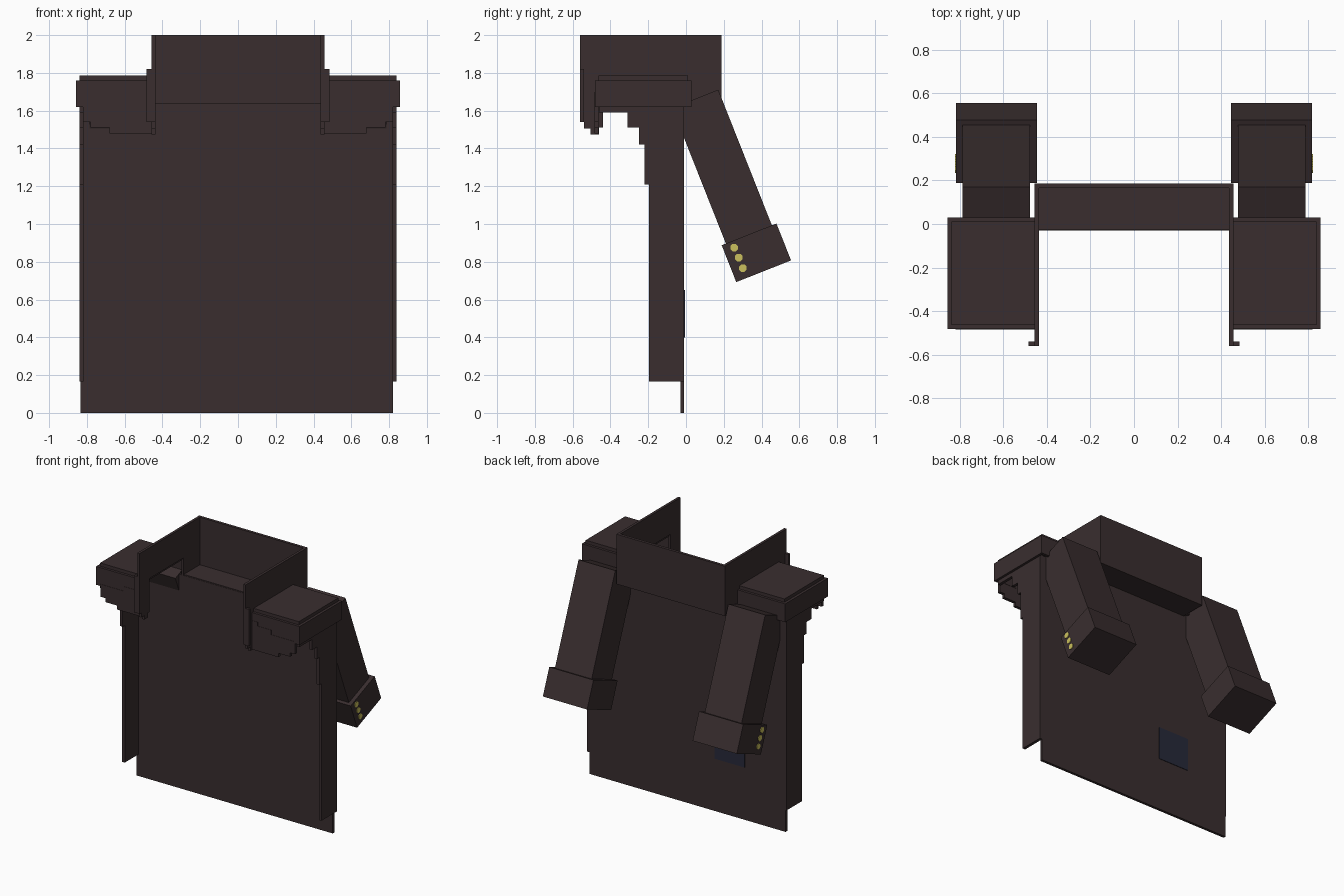
import bpy, bmesh, math
from mathutils import Vector

cube = bpy.data.objects.get("Cube")
if cube:
    bpy.data.objects.remove(cube)


def material(name, rgb):
    m = bpy.data.materials.new(name)
    m.use_nodes = True
    m.diffuse_color = (*rgb, 1)
    m.node_tree.nodes["Principled BSDF"].inputs["Base Color"].default_value = (*rgb, 1)
    return m


BROWN = material("dark_brown_cloth", (0.041, 0.027, 0.028))
NAVY = material("navy_patch", (0.020, 0.022, 0.042))
YELLOW = material("brass_yellow", (0.60, 0.53, 0.11))


def prism(name, axis, outline, a, b, mat=BROWN):
    """Extrude an outline from a to b: (y, z) points along x, or (x, z) points along y."""
    bm = bmesh.new()
    place = (lambda p, t: (t, p[0], p[1])) if axis == "x" else (lambda p, t: (p[0], t, p[1]))
    face = bm.faces.new([bm.verts.new(place(p, a)) for p in outline])
    ext = bmesh.ops.extrude_face_region(bm, geom=[face])
    shift = Vector((b - a, 0, 0)) if axis == "x" else Vector((0, b - a, 0))
    bmesh.ops.translate(bm, vec=shift,
                        verts=[v for v in ext["geom"] if isinstance(v, bmesh.types.BMVert)])
    bmesh.ops.recalc_face_normals(bm, faces=bm.faces)
    mesh = bpy.data.meshes.new(name)
    bm.to_mesh(mesh)
    bm.free()
    mesh.materials.append(mat)
    obj = bpy.data.objects.new(name, mesh)
    bpy.context.collection.objects.link(obj)
    return obj


def box(name, x, y, z, mat=BROWN):
    return prism(name, "x", [(y[0], z[0]), (y[1], z[0]), (y[1], z[1]), (y[0], z[1])], x[0], x[1], mat)


# Body panel, neck floor and collar back
box("body_panel", (-0.833, 0.82), (-0.03, -0.01), (0, 1.63))
box("neck_floor", (-0.44, 0.44), (-0.028, 0.185), (1.62, 1.638))
box("collar_back", (-0.458, 0.456), (0.165, 0.187), (1.62, 2.0))
box("back_patch", (-0.49, -0.235), (-0.011, -0.006), (0.40, 0.65), NAVY)

# Outlines of the stepped cloth pieces
COLLAR_SIDE = [(-0.56, 2), (0.187, 2), (0.187, 1.62), (-0.03, 1.62), (-0.03, 1.765),
               (-0.44, 1.765), (-0.44, 1.51), (-0.46, 1.51), (-0.46, 1.475), (-0.505, 1.475),
               (-0.505, 1.505), (-0.54, 1.505), (-0.54, 1.54), (-0.56, 1.54)]
SIDE_FLAP = [(-0.01, 0.165), (-0.195, 0.165), (-0.195, 1.21), (-0.22, 1.21), (-0.22, 1.42),
             (-0.25, 1.42), (-0.25, 1.51), (-0.31, 1.51), (-0.31, 1.59), (-0.46, 1.59),
             (-0.46, 1.65), (-0.01, 1.65)]
FRONT_FLAP = [(0.455, 1.70), (0.505, 1.70), (0.505, 1.67), (0.62, 1.67), (0.62, 1.635),
              (0.82, 1.635), (0.82, 1.54), (0.78, 1.54), (0.78, 1.51), (0.68, 1.51),
              (0.68, 1.48), (0.455, 1.48)]

# Sleeve frame in the (y, z) plane: origin at the cuff centre, tilted backwards
TILT = math.radians(21.6)


def sleeve_point(across, along):
    return (0.3725 + across * math.cos(TILT) - along * math.sin(TILT),
            0.8475 + across * math.sin(TILT) + along * math.cos(TILT))


def sleeve_rect(p0, p1, u0, u1):
    return [sleeve_point(p, u) for p, u in ((p0, u0), (p1, u0), (p1, u1), (p0, u1))]


for s, side in ((1, "left"), (-1, "right")):
    def sx(a, b):
        return (s * a, s * b)

    # Collar side with arm opening, and its folded front edge
    prism(side + "_collar_side", "x", COLLAR_SIDE, *sx(0.437, 0.457))
    box(side + "_lapel_edge", sx(0.457, 0.485), (-0.56, -0.54), (1.54, 1.82))

    # Side and front hanging cloth
    prism(side + "_side_flap", "x", SIDE_FLAP, *sx(0.818, 0.84))
    prism(side + "_front_flap", "y", [(s * x, z) for x, z in FRONT_FLAP], -0.485, -0.462)

    # Hollow shoulder pad: rim walls and a raised cap
    box(side + "_pad_front", sx(0.457, 0.858), (-0.483, -0.46), (1.62, 1.76))
    box(side + "_pad_back", sx(0.457, 0.858), (0.01, 0.03), (1.62, 1.76))
    box(side + "_pad_outer", sx(0.838, 0.858), (-0.46, 0.01), (1.62, 1.76))
    box(side + "_pad_cap", sx(0.45, 0.838), (-0.464, 0.011), (1.745, 1.785))

    # Sleeve and cuff
    prism(side + "_sleeve", "x", sleeve_rect(-0.132, 0.13, 0.08, 0.877), *sx(0.477, 0.787))
    prism(side + "_cuff", "x", sleeve_rect(-0.156, 0.156, -0.105, 0.105), *sx(0.445, 0.818))

    # Cuff buttons on the outer face
    for i, (y, z) in enumerate(((0.255, 0.875), (0.279, 0.822), (0.301, 0.766))):
        ring = [(y + 0.022 * math.cos(math.pi * (k + 0.5) / 4),
                 z + 0.022 * math.sin(math.pi * (k + 0.5) / 4)) for k in range(8)]
        prism(f"{side}_button_{i + 1}", "x", ring, *sx(0.816, 0.823), YELLOW)
